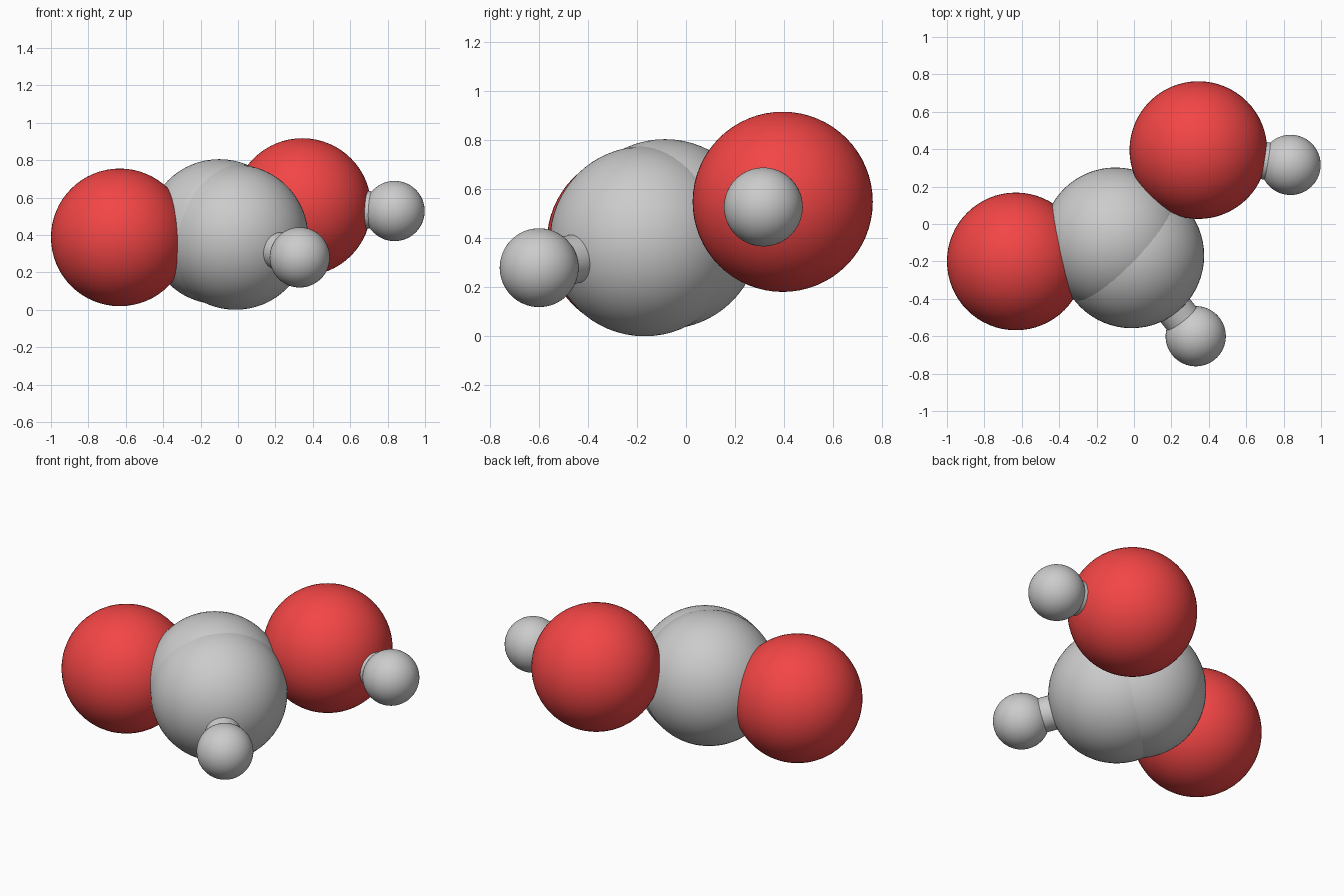
import bpy
from mathutils import Vector

if "Cube" in bpy.data.objects:
    bpy.data.objects.remove(bpy.data.objects["Cube"])

red = bpy.data.materials.new("red")
red.diffuse_color = (0.9, 0.06, 0.06, 1)
red.use_nodes = True
red.node_tree.nodes["Principled BSDF"].inputs["Base Color"].default_value = red.diffuse_color


def smooth(obj, name, mat=None):
    obj.name = name
    if mat:
        obj.data.materials.append(mat)
    bpy.ops.object.shade_smooth_by_angle()


def ball(name, centre, radius, mat=None):
    bpy.ops.mesh.primitive_uv_sphere_add(segments=64, ring_count=32, radius=radius, location=centre)
    smooth(bpy.context.object, name, mat)


def bond(name, a, b, radius=0.1):
    a, b = Vector(a), Vector(b)
    d = b - a
    bpy.ops.mesh.primitive_cylinder_add(vertices=48, radius=radius, depth=d.length, location=(a + b) / 2,
                                        rotation=d.to_track_quat('Z', 'Y').to_euler())
    smooth(bpy.context.object, name)


core_a = (-0.013, -0.169, 0.388)
core_b = (-0.1, -0.086, 0.417)
red_left = (-0.632, -0.2, 0.387)
red_right = (0.344, 0.395, 0.549)
small_front = (0.33, -0.6, 0.28)
small_right = (0.837, 0.316, 0.528)

# Two overlapping large grey balls in the middle
ball("centre_ball_front", core_a, 0.388)
ball("centre_ball_back", core_b, 0.388)

# Red balls
ball("red_ball_left", red_left, 0.368, red)
ball("red_ball_right", red_right, 0.368, red)

# Small grey balls with their short connecting rods
ball("small_ball_front", small_front, 0.161)
ball("small_ball_right", small_right, 0.161)
bond("rod_front", core_a, small_front)
bond("rod_right", red_right, small_right)
